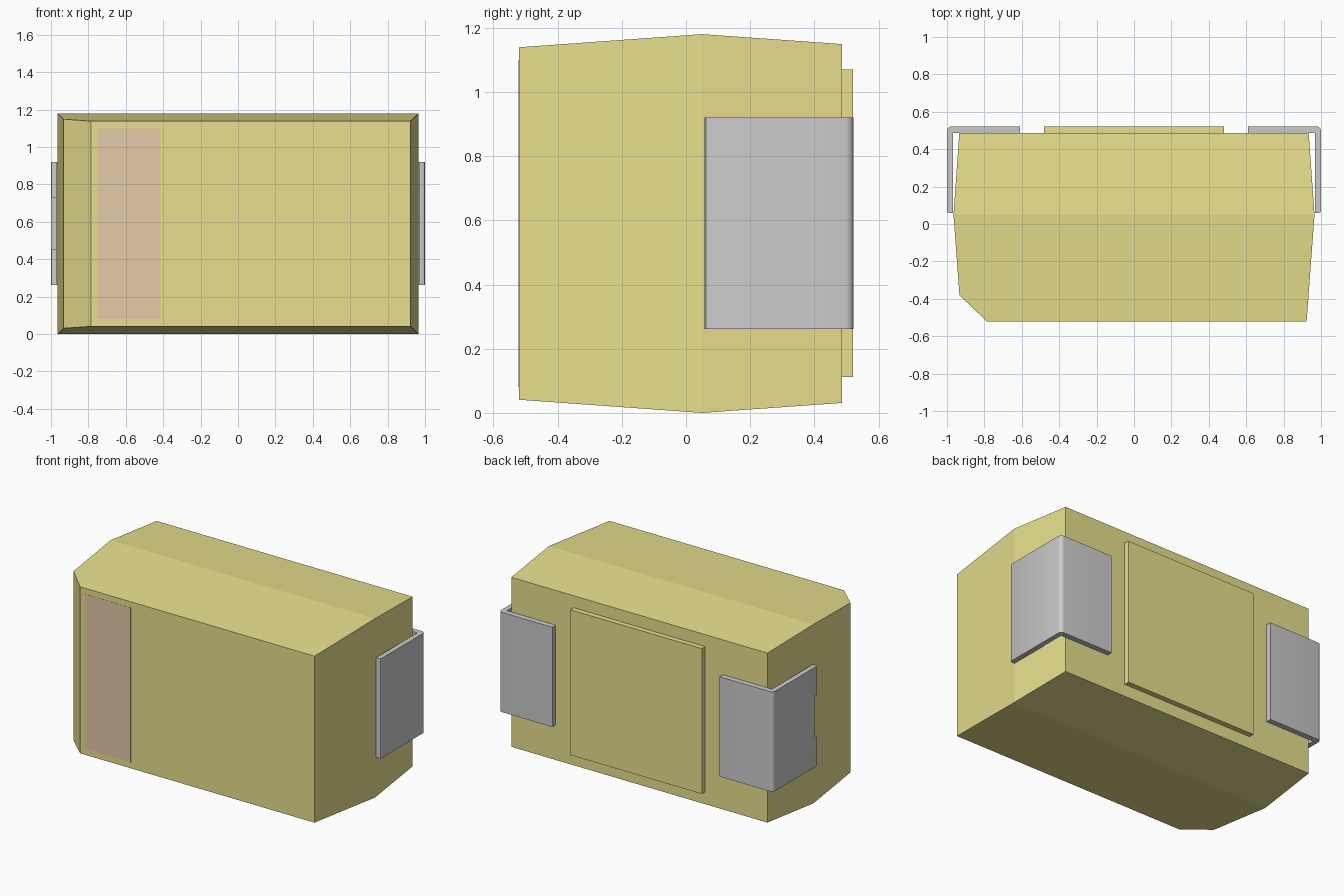
import bpy, bmesh, math
from mathutils import Vector

if "Cube" in bpy.data.objects:
    bpy.data.objects.remove(bpy.data.objects["Cube"])


def material(name, color):
    mat = bpy.data.materials.new(name)
    mat.diffuse_color = color
    mat.use_nodes = True
    mat.node_tree.nodes["Principled BSDF"].inputs["Base Color"].default_value = mat.diffuse_color
    return mat


def add_object(name, bm, mat=None):
    bmesh.ops.recalc_face_normals(bm, faces=bm.faces)
    mesh = bpy.data.meshes.new(name)
    bm.to_mesh(mesh)
    bm.free()
    obj = bpy.data.objects.new(name, mesh)
    bpy.context.collection.objects.link(obj)
    if mat:
        mesh.materials.append(mat)
    return obj


def box(name, lo, hi, mat=None):
    bm = bmesh.new()
    bmesh.ops.create_cube(bm, size=1)
    for v in bm.verts:
        v.co = [a + (c + 0.5) * (b - a) for a, b, c in zip(lo, hi, v.co)]
    return add_object(name, bm, mat)


yellow = material("yellow_resin", (0.8, 0.74, 0.27, 1))
tan = material("tan_marking", (0.79, 0.6, 0.39, 1))

# Moulded body: three rectangles lofted front to back, widest in the middle
bm = bmesh.new()
rings = []
for y, x, z0, z1 in [(-0.521, 0.923, 0.041, 1.139),
                     (0.05, 0.965, 0.0, 1.18),
                     (0.486, 0.934, 0.031, 1.149)]:
    rings.append([bm.verts.new((px, y, pz)) for px, pz in
                  [(-x, z0), (x, z0), (x, z1), (-x, z1)]])
for a, b in zip(rings, rings[1:]):
    for i in range(4):
        j = (i + 1) % 4
        bm.faces.new((a[i], a[j], b[j], b[i]))
bm.faces.new(rings[0])
bm.faces.new(rings[-1])
bmesh.ops.recalc_face_normals(bm, faces=bm.faces)

# Bevelled polarity corner: slice off the front left edge and cap it
p, q = Vector((-0.933, -0.381, 0)), Vector((-0.787, -0.521, 0))
normal = Vector((q.y - p.y, p.x - q.x, 0)).normalized()
bmesh.ops.bisect_plane(bm, geom=bm.verts[:] + bm.edges[:] + bm.faces[:],
                       plane_co=p, plane_no=normal, clear_outer=True)
bmesh.ops.holes_fill(bm, edges=[e for e in bm.edges if e.is_boundary])
add_object("body", bm, yellow)

# Raised pad on the back and polarity stripe on the front
box("back_pad", (-0.48, 0.47, 0.112), (0.48, 0.521, 1.07), yellow)
box("polarity_stripe", (-0.75, -0.522, 0.08), (-0.417, -0.515, 1.10), tan)


# Bent metal leads: L-shaped profile with rounded bend, extruded upward
def lead(name, side):
    r, outer_x, outer_y = 0.025, 1.0, 0.522
    profile = [(0.61, 0.486), (0.967, 0.486), (0.967, 0.058),
               (0.988, 0.058), (0.996, 0.062), (1.0, 0.07)]
    for i in range(7):
        a = math.radians(15 * i)
        profile.append((outer_x - r + r * math.cos(a),
                        outer_y - r + r * math.sin(a)))
    profile.append((0.61, outer_y))
    bm = bmesh.new()
    face = bm.faces.new([bm.verts.new((side * x, y, 0.262)) for x, y in profile])
    out = bmesh.ops.extrude_face_region(bm, geom=[face])
    for v in out["geom"]:
        if isinstance(v, bmesh.types.BMVert):
            v.co.z = 0.92
    obj = add_object(name, bm)
    bpy.ops.object.select_all(action='DESELECT')
    obj.select_set(True)
    bpy.context.view_layer.objects.active = obj
    bpy.ops.object.shade_smooth_by_angle(angle=math.radians(30))
    return obj


lead("right_lead", 1)
left = lead("left_lead", -1)

# Shallow notch in the tip of the left lead
cutter = box("notch_cutter", (-1.1, 0.0, 0.453), (-0.9, 0.09, 0.729))
cutter.hide_render = True
cutter.display_type = 'WIRE'
cut = left.modifiers.new("notch", 'BOOLEAN')
cut.operation = 'DIFFERENCE'
cut.solver = 'EXACT'
cut.object = cutter
